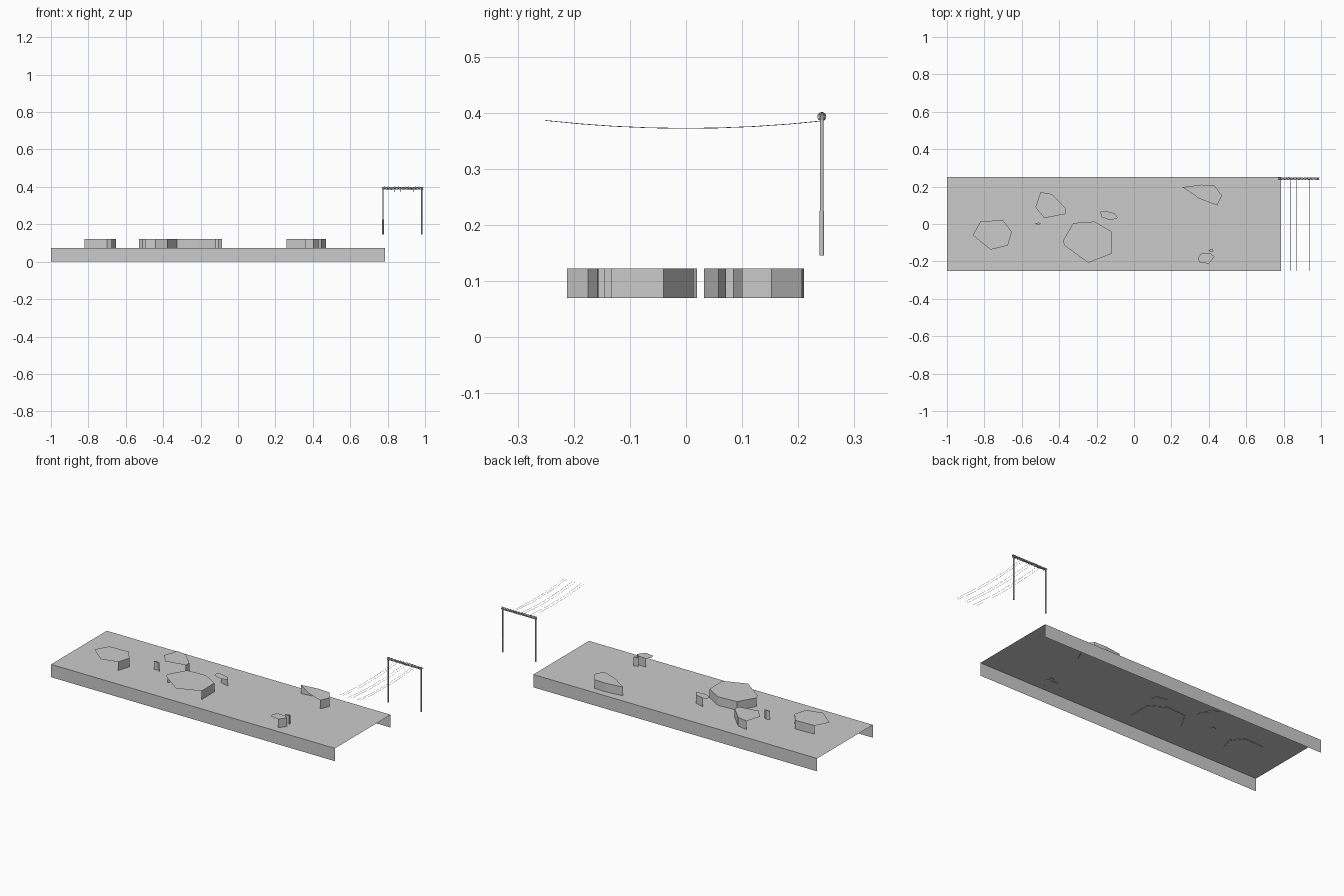
import bpy, math

if "Cube" in bpy.data.objects:
    bpy.data.objects.remove(bpy.data.objects["Cube"])


def mesh_object(name, verts, faces):
    me = bpy.data.meshes.new(name)
    me.from_pydata(verts, [], faces)
    me.update()
    ob = bpy.data.objects.new(name, me)
    bpy.context.collection.objects.link(ob)
    return ob


def tube(name, points, radius, sides=6):
    # polyline swept with a round section, as mesh
    cu = bpy.data.curves.new(name + "_path", "CURVE")
    cu.dimensions = "3D"
    sp = cu.splines.new("POLY")
    sp.points.add(len(points) - 1)
    for p, co in zip(sp.points, points):
        p.co = (*co, 1)
    cu.bevel_mode = "ROUND"
    cu.bevel_depth = radius
    cu.bevel_resolution = max(0, sides // 2 - 2)
    cu.use_fill_caps = True
    ob = bpy.data.objects.new(name, cu)
    bpy.context.collection.objects.link(ob)
    return ob


def post(name, x, z0, z1, radius):
    bpy.ops.mesh.primitive_cylinder_add(
        vertices=12, radius=radius, depth=z1 - z0, location=(x, 0.242, (z0 + z1) / 2))
    bpy.context.object.name = name
    bpy.ops.object.shade_smooth_by_angle(angle=math.radians(40))


# Platform: top sheet with two long skirts, ends and underside open
L, R, W, H = -1.0, 0.785, 0.25, 0.073
mesh_object(
    "platform",
    [(x, y, z) for y, z in ((-W, 0), (-W, H), (W, H), (W, 0)) for x in (L, R)],
    [(0, 1, 3, 2), (2, 3, 5, 4), (4, 5, 7, 6)])


# Blocks: outline clockwise from the left; walls only on the listed run of edges
def block(name, outline, first, count):
    n = len(outline)
    verts = [(x, y, 0.122) for x, y in outline] + [(x, y, 0.07) for x, y in outline]
    faces = [tuple(reversed(range(n)))]
    for i in range(first, first + count):
        a, b = i % n, (i + 1) % n
        faces.append((a, b, b + n, a + n))
    mesh_object(name, verts, faces)


block("west_block", [(-.862, -.06), (-.82, .015), (-.70, .02), (-.653, -.043),
                     (-.675, -.115), (-.767, -.137)], 1, 3)
block("north_west_block", [(-.527, .09), (-.50, .17), (-.44, .16), (-.366, .085),
                           (-.366, .053), (-.48, .032)], 1, 3)
block("tiny_west_block", [(-.53, .002), (-.51, .008), (-.495, 0), (-.515, -.003)], 0, 2)
block("large_block", [(-.38, -.09), (-.325, .005), (-.21, .013), (-.12, -.04),
                      (-.118, -.158), (-.245, -.207), (-.372, -.115)], 0, 4)
block("middle_block", [(-.18, .065), (-.158, .071), (-.105, .058), (-.086, .032),
                       (-.126, .020), (-.174, .037)], 1, 2)
block("north_east_block", [(.258, .197), (.36, .21), (.43, .207), (.47, .152),
                           (.445, .10), (.35, .135)], 0, 4)
block("south_east_block", [(.342, -.182), (.36, -.156), (.41, -.158), (.43, -.175),
                           (.40, -.212), (.35, -.205)], 1, 3)
block("tiny_east_block", [(.398, -.14), (.423, -.133), (.424, -.146), (.405, -.146)], 0, 2)

# Gantry posts with thicker sleeves at the foot
for side, x in (("left", .775), ("right", .982)):
    post(side + "_post", x, .20, .40, .0033)
    post(side + "_post_sleeve", x, .145, .225, .0043)

# Cross beam of three twisted strands around a core
for k in range(3):
    pts = []
    for i in range(73):
        t = i / 72
        a = t * 4 * math.tau + k * math.tau / 3
        pts.append((.77 + .22 * t, .242 + .006 * math.cos(a), .393 + .006 * math.sin(a)))
    tube("beam_strand_%d" % (k + 1), pts, .002)
tube("beam_core", [(.77, .242, .393), (.99, .242, .393)], .0022)

# Sagging wires running forward from the beam, with short hangers
for k, x in enumerate((.818, .835, .870, .887, .925, .940)):
    pts = []
    for i in range(9):
        y = -.25 + .4925 * i / 8
        pts.append((x, y, .372 + .014 * (y / .25) ** 2))
    tube("wire_%d" % (k + 1), pts, .0006, 4)
    tube("wire_hanger_%d" % (k + 1), [(x, .242, .393), (x, .242, .384)], .0015)
